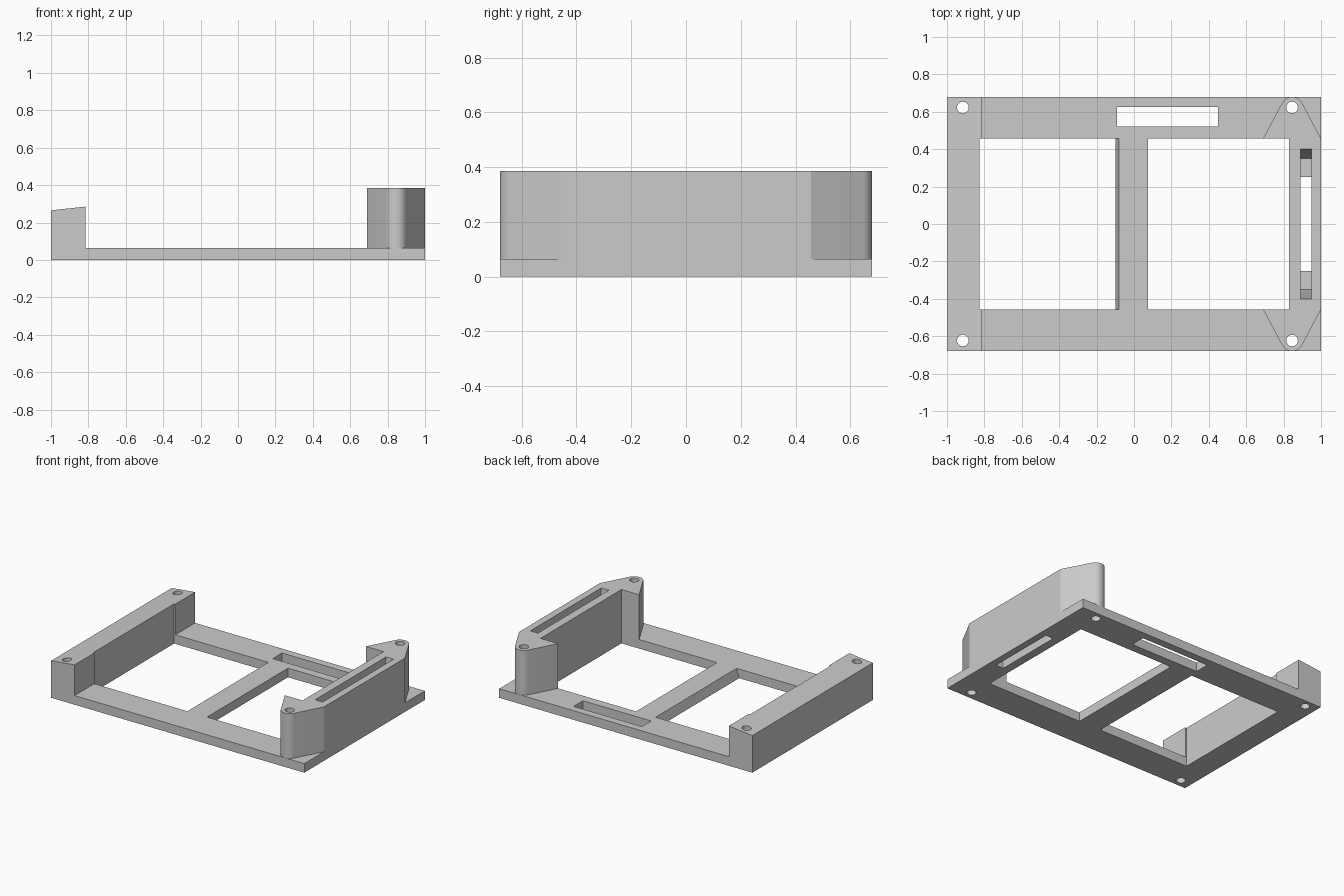
import bpy, bmesh, math
from mathutils import Vector

cube = bpy.data.objects.get("Cube")
if cube:
    bpy.data.objects.remove(cube, do_unlink=True)

grey = bpy.data.materials.new("plain grey")
grey.use_nodes = True
colour = (0.6, 0.6, 0.6, 1)
grey.diffuse_color = colour
grey.node_tree.nodes["Principled BSDF"].inputs["Base Color"].default_value = colour


def prism(name, profile, axis, low, high):
    """Extrude a closed 2D profile along one axis."""
    place = {"x": lambda a, b, t: (t, a, b),
             "y": lambda a, b, t: (a, t, b),
             "z": lambda a, b, t: (a, b, t)}[axis]
    bm = bmesh.new()
    face = bm.faces.new([bm.verts.new(place(a, b, low)) for a, b in profile])
    made = bmesh.ops.extrude_face_region(bm, geom=[face])["geom"]
    verts = [v for v in made if isinstance(v, bmesh.types.BMVert)]
    shift = Vector(place(0, 0, high - low))
    bmesh.ops.translate(bm, verts=verts, vec=shift)
    bmesh.ops.recalc_face_normals(bm, faces=bm.faces)
    mesh = bpy.data.meshes.new(name)
    bm.to_mesh(mesh)
    bm.free()
    mesh.materials.append(grey)
    obj = bpy.data.objects.new(name, mesh)
    bpy.context.collection.objects.link(obj)
    return obj


def rect(x0, x1, y0, y1):
    return [(x0, y0), (x1, y0), (x1, y1), (x0, y1)]


def circle(x, y, r, start=0, end=360, n=24):
    step = math.radians(end - start) / n
    count = n if end - start == 360 else n + 1
    return [(x + r * math.cos(math.radians(start) + i * step),
             y + r * math.sin(math.radians(start) + i * step)) for i in range(count)]


def combine(target, tool, operation):
    """Apply a boolean and discard the tool."""
    mod = target.modifiers.new("boolean", "BOOLEAN")
    mod.operation, mod.object, mod.solver = operation, tool, "EXACT"
    graph = bpy.context.evaluated_depsgraph_get()
    mesh = bpy.data.meshes.new_from_object(target.evaluated_get(graph))
    target.modifiers.clear()
    target.data = mesh
    bpy.data.objects.remove(tool, do_unlink=True)


DEPTH, PLATE, TOP, INNER = 0.68, 0.065, 0.385, 0.457

# Base plate
frame = prism("mounting_frame", rect(-1, 1, -DEPTH, DEPTH), "z", 0, PLATE)

# Low wall with a sloping top
wall = prism("low_wall", [(-1, 0), (-0.815, 0), (-0.815, 0.285), (-1, 0.265)],
             "y", -DEPTH, DEPTH)
combine(frame, wall, "UNION")

# Tall bracket with a rounded point at each end
tip = circle(0.845, -0.62, 0.06, 208, 332, 16)
half = [(0.69, -INNER)] + tip + [(1, -INNER)]
outline = half + [(x, -y) for x, y in reversed(half)]
combine(frame, prism("bracket", outline, "z", 0.02, TOP), "UNION")

# Large windows, the first with one slanted side
slanted = [(-0.825, -0.1), (-0.131, -0.1), (-0.08, PLATE), (-0.08, 0.5), (-0.825, 0.5)]
combine(frame, prism("window_cut", slanted, "y", -INNER, INNER), "DIFFERENCE")
combine(frame, prism("window_cut", rect(0.075, 0.83, -INNER, INNER), "z", -0.1, 0.5),
        "DIFFERENCE")

# Slot in the rear rail
combine(frame, prism("rail_slot_cut", rect(-0.09, 0.45, 0.52, 0.625), "z", -0.1, 0.5),
        "DIFFERENCE")

# Stepped slot down through the bracket
side = [(0.25, -0.1), (0.25, PLATE), (0.35, PLATE), (0.4, TOP), (0.4, 0.5)]
slot = side + [(-y, z) for y, z in reversed(side)]
combine(frame, prism("bracket_slot_cut", slot, "x", 0.89, 0.95), "DIFFERENCE")

# Screw holes
for x in (-0.915, 0.845):
    for y in (-0.623, 0.623):
        combine(frame, prism("hole_cut", circle(x, y, 0.031), "z", -0.1, 0.5),
                "DIFFERENCE")

bpy.ops.object.select_all(action="DESELECT")
frame.select_set(True)
bpy.context.view_layer.objects.active = frame
bpy.ops.object.shade_smooth_by_angle(angle=math.radians(25))
